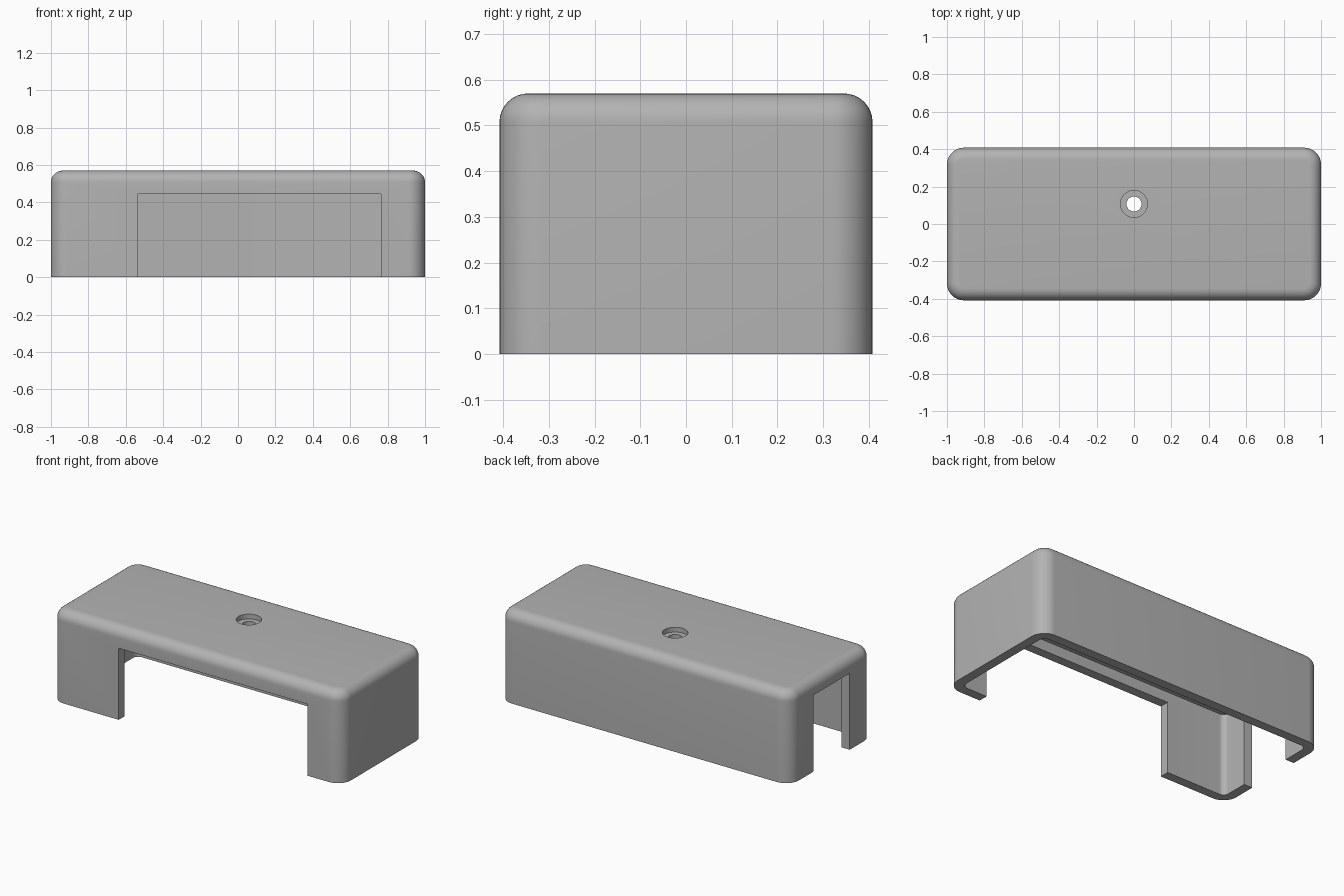
import bpy, bmesh
from mathutils import Matrix, Vector

if "Cube" in bpy.data.objects:
    bpy.data.objects.remove(bpy.data.objects["Cube"], do_unlink=True)

WIDTH, DEPTH, HEIGHT = 2.0, 0.816, 0.57
WALL, ROOF = 0.058, 0.06

grey = bpy.data.materials.new("plain_grey")
grey.use_nodes = True
colour = (0.45, 0.45, 0.45, 1)
grey.diffuse_color = colour
grey.node_tree.nodes["Principled BSDF"].inputs["Base Color"].default_value = colour


def finish(name, bm):
    mesh = bpy.data.meshes.new(name)
    bm.to_mesh(mesh)
    bm.free()
    obj = bpy.data.objects.new(name, mesh)
    bpy.context.collection.objects.link(obj)
    mesh.materials.append(grey)
    return obj


def block(name, low, high, corner=0, top=0):
    """Box between two corners, with rounded upright edges and top rim."""
    low, high = Vector(low), Vector(high)
    bm = bmesh.new()
    bmesh.ops.create_cube(bm, size=1, matrix=Matrix.Translation((low + high) / 2)
                          @ Matrix.Diagonal((*(high - low), 1)))
    if corner:
        upright = [e for e in bm.edges
                   if abs(e.verts[0].co.z - e.verts[1].co.z) > 0.01]
        bmesh.ops.bevel(bm, geom=upright, offset=corner, segments=10,
                        profile=0.5, affect='EDGES')
    if top:
        rim = [e for e in bm.edges if all(v.co.z > high.z - 0.001 for v in e.verts)]
        bmesh.ops.bevel(bm, geom=rim, offset=top, segments=8,
                        profile=0.5, affect='EDGES')
    return finish(name, bm)


def cylinder(name, radius, bottom, top):
    bm = bmesh.new()
    bmesh.ops.create_cone(bm, cap_ends=True, segments=48, radius1=radius,
                          radius2=radius, depth=top - bottom,
                          matrix=Matrix.Translation((0, 0.107, (top + bottom) / 2)))
    return finish(name, bm)


# Rounded outer shell
x, y = WIDTH / 2, DEPTH / 2
cover = block("cover", (-x, -y, 0), (x, y, HEIGHT), corner=0.09, top=0.063)

# Hollow inside, front and side openings, stepped screw hole
xi, yi = x - WALL, y - WALL
cutters = [
    block("cavity_cutter", (-xi, -yi, -0.1), (xi, yi, HEIGHT - ROOF), corner=0.035),
    block("front_opening_cutter", (-0.535, -0.6, -0.1), (0.765, -0.2, 0.445)),
    block("side_opening_cutter", (-1.2, -0.18, -0.1), (-0.8, 0.175, 0.475)),
    cylinder("screw_hole_cutter", 0.04, 0.4, 0.7),
    cylinder("screw_recess_cutter", 0.072, 0.54, 0.7),
]
bpy.ops.object.select_all(action='DESELECT')
bpy.context.view_layer.objects.active = cover
cover.select_set(True)
for cutter in cutters:
    cutter.hide_render = True
    cut = cover.modifiers.new(cutter.name, 'BOOLEAN')
    cut.operation = 'DIFFERENCE'
    cut.solver = 'EXACT'
    cut.object = cutter
    bpy.ops.object.modifier_apply(modifier=cut.name)
    bpy.data.objects.remove(cutter, do_unlink=True)

bpy.ops.object.shade_smooth_by_angle(angle=0.6)
